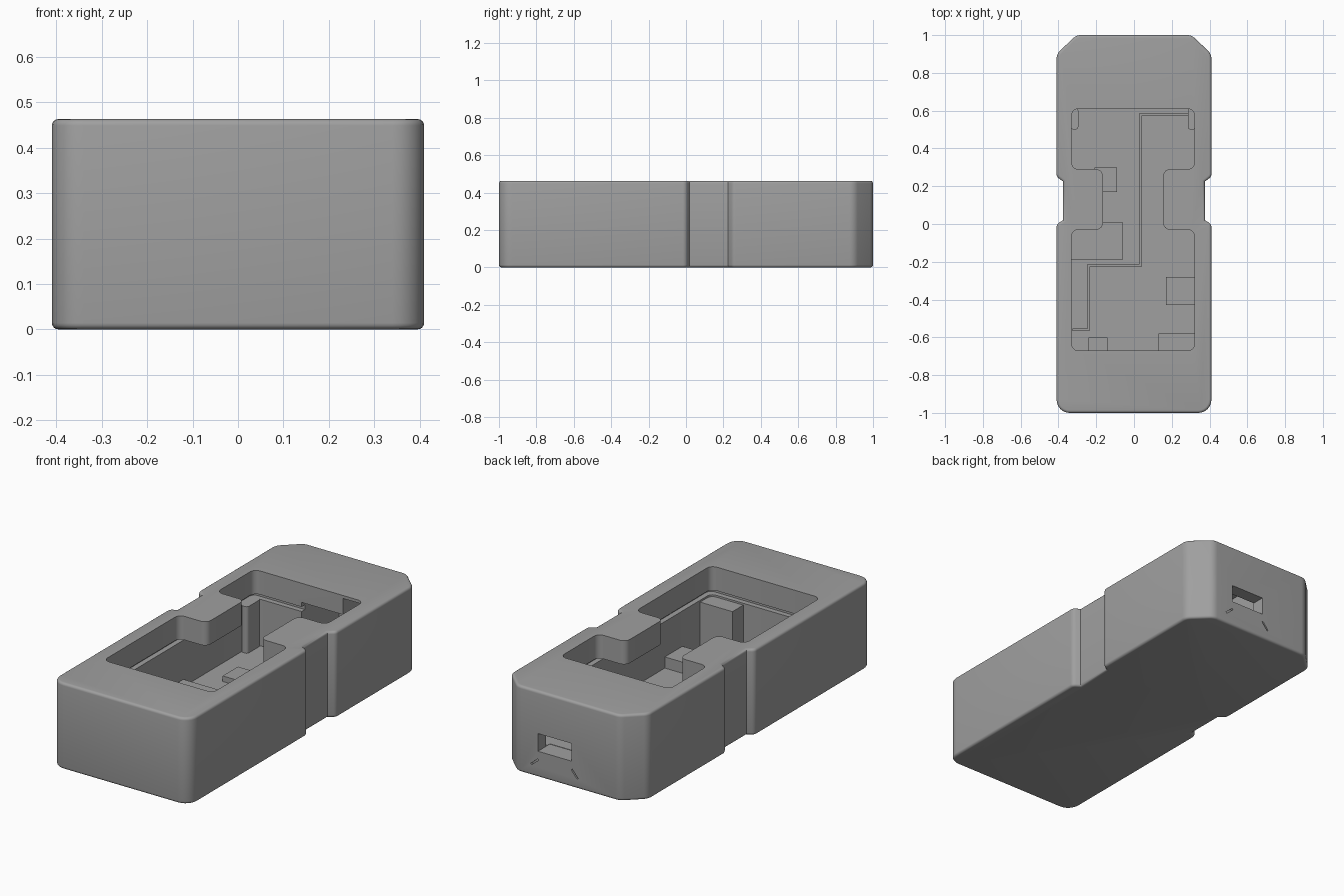
import bpy, bmesh, math
from mathutils import Vector

if "Cube" in bpy.data.objects:
    bpy.data.objects.remove(bpy.data.objects["Cube"])

grey = bpy.data.materials.new("plain grey")
grey.diffuse_color = (0.35, 0.35, 0.35, 1)
grey.use_nodes = True
grey.node_tree.nodes["Principled BSDF"].inputs["Base Color"].default_value = grey.diffuse_color


def fillet(points, n=6):
    """Round each (x, y, radius) corner of a closed outline."""
    out = []
    for i, (x, y, r) in enumerate(points):
        p = Vector((x, y, 0))
        if r == 0:
            out.append(p)
            continue
        q, s = points[i - 1], points[(i + 1) % len(points)]
        d1 = (Vector((q[0], q[1], 0)) - p).normalized()
        d2 = (Vector((s[0], s[1], 0)) - p).normalized()
        half = d1.angle(d2) / 2
        a, b = p + d1 * r / math.tan(half), p + d2 * r / math.tan(half)
        c = p + (d1 + d2).normalized() * r / math.sin(half)
        ua, ub = (a - c).normalized(), (b - c).normalized()
        out += [c + ua.slerp(ub, k / n) * r for k in range(n + 1)]
    return out


def prism(name, points, z0, z1, bevel=0):
    """Extrude a rounded outline from z0 to z1."""
    bm = bmesh.new()
    base = bm.faces.new([bm.verts.new((p.x, p.y, z0)) for p in fillet(points)])
    res = bmesh.ops.extrude_face_region(bm, geom=[base])
    top = [v for v in res["geom"] if isinstance(v, bmesh.types.BMVert)]
    bmesh.ops.translate(bm, verts=top, vec=(0, 0, z1 - z0))
    bmesh.ops.recalc_face_normals(bm, faces=bm.faces)
    if bevel:
        rims = [e for e in bm.edges if abs(e.verts[0].co.z - e.verts[1].co.z) < 1e-5]
        bmesh.ops.bevel(bm, geom=rims, offset=bevel, segments=4, profile=0.5, affect='EDGES')
    me = bpy.data.meshes.new(name)
    bm.to_mesh(me)
    bm.free()
    me.materials.append(grey)
    ob = bpy.data.objects.new(name, me)
    bpy.context.collection.objects.link(ob)
    return ob


def box(name, x0, x1, y0, y1, z0, z1, r=0):
    return prism(name, [(x0, y0, r), (x1, y0, r), (x1, y1, r), (x0, y1, r)], z0, z1)


def cut(target, cutter):
    bpy.context.view_layer.objects.active = target
    mod = target.modifiers.new("cut", 'BOOLEAN')
    mod.operation, mod.solver, mod.object = 'DIFFERENCE', 'EXACT', cutter
    bpy.ops.object.modifier_apply(modifier=mod.name)
    bpy.data.objects.remove(cutter)


# Outer case: rounded front, chamfered back, waisted sides
right = [(0.41, -1, 0.07), (0.41, 0.0, 0.03), (0.375, 0.02, 0),
         (0.375, 0.225, 0), (0.41, 0.25, 0.03), (0.41, 0.9, 0.06), (0.305, 1, 0.06)]
body = prism("case", right + [(-x, y, r) for x, y, r in reversed(right)], 0, 0.463, 0.014)

# Hollow interior and the board slot under the lid
cut(body, box("cavity", -0.332, 0.322, -0.672, 0.612, 0.06, 0.33, 0.03))
cut(body, box("board_slot", -0.36, 0.35, -0.70, 0.64, 0.31, 0.336, 0.03))

# Waisted opening through the lid
opening = [(-0.33, -0.67, 0.035), (0.32, -0.67, 0.035), (0.32, -0.03, 0.035),
           (0.155, -0.03, 0.035), (0.155, 0.29, 0.035), (0.32, 0.29, 0.035),
           (0.32, 0.61, 0.035), (-0.33, 0.61, 0.035), (-0.33, 0.29, 0.035),
           (-0.165, 0.29, 0.035), (-0.165, -0.03, 0.035), (-0.33, -0.03, 0.035)]
cut(body, prism("lid_opening", opening, 0.32, 0.6))

# Connector port through the back wall, with its inner pocket
cut(body, box("connector_pocket", -0.05, 0.25, 0.58, 0.93, 0.142, 0.36))
cut(body, box("pocket_notch", 0.197, 0.312, 0.59, 0.79, 0.30, 0.447))
cut(body, box("port", -0.02, 0.18, 0.9, 1.1, 0.14, 0.235))

# Two slanted marks under the port
for x, z, angle in ((0.20, 0.078, 40), (-0.038, 0.075, -50)):
    mark = box("mark_cutter", -0.027, 0.027, -0.015, 0.015, -0.004, 0.004)
    mark.location = (x, 1, z)
    mark.rotation_euler.y = math.radians(angle)
    bpy.context.view_layer.update()
    cut(body, mark)

# Narrow wire channels in the cavity floor
def channel(path, w=0.005):
    for (xa, ya), (xb, yb) in zip(path, path[1:]):
        cut(body, box("channel_cutter", min(xa, xb) - w, max(xa, xb) + w,
                      min(ya, yb) - w, max(ya, yb) + w, 0.045, 0.1))

channel([(0.28, 0.58), (0.035, 0.58), (0.035, -0.22), (-0.24, -0.22),
         (-0.24, -0.56), (-0.32, -0.56)])

bpy.ops.object.select_all(action='DESELECT')
body.select_set(True)
bpy.context.view_layer.objects.active = body
bpy.ops.object.shade_smooth_by_angle(angle=math.radians(35))

# Blocks and posts standing on the cavity floor
blocks = {
    "left_back_post": (-0.335, -0.295, 0.50, 0.615, 0.31, 0.015),
    "right_back_post": (0.285, 0.325, 0.50, 0.615, 0.31, 0.015),
    "front_right_block": (0.13, 0.325, -0.675, -0.58, 0.30, 0),
    "front_left_post": (-0.24, -0.14, -0.675, -0.60, 0.30, 0),
    "right_block": (0.17, 0.325, -0.43, -0.28, 0.12, 0),
    "left_block": (-0.335, -0.06, -0.19, 0.01, 0.10, 0),
    "middle_block": (-0.21, -0.09, 0.17, 0.30, 0.09, 0),
}
for name, (x0, x1, y0, y1, z1, r) in blocks.items():
    box(name, x0, x1, y0, y1, 0.055, z1, r)
